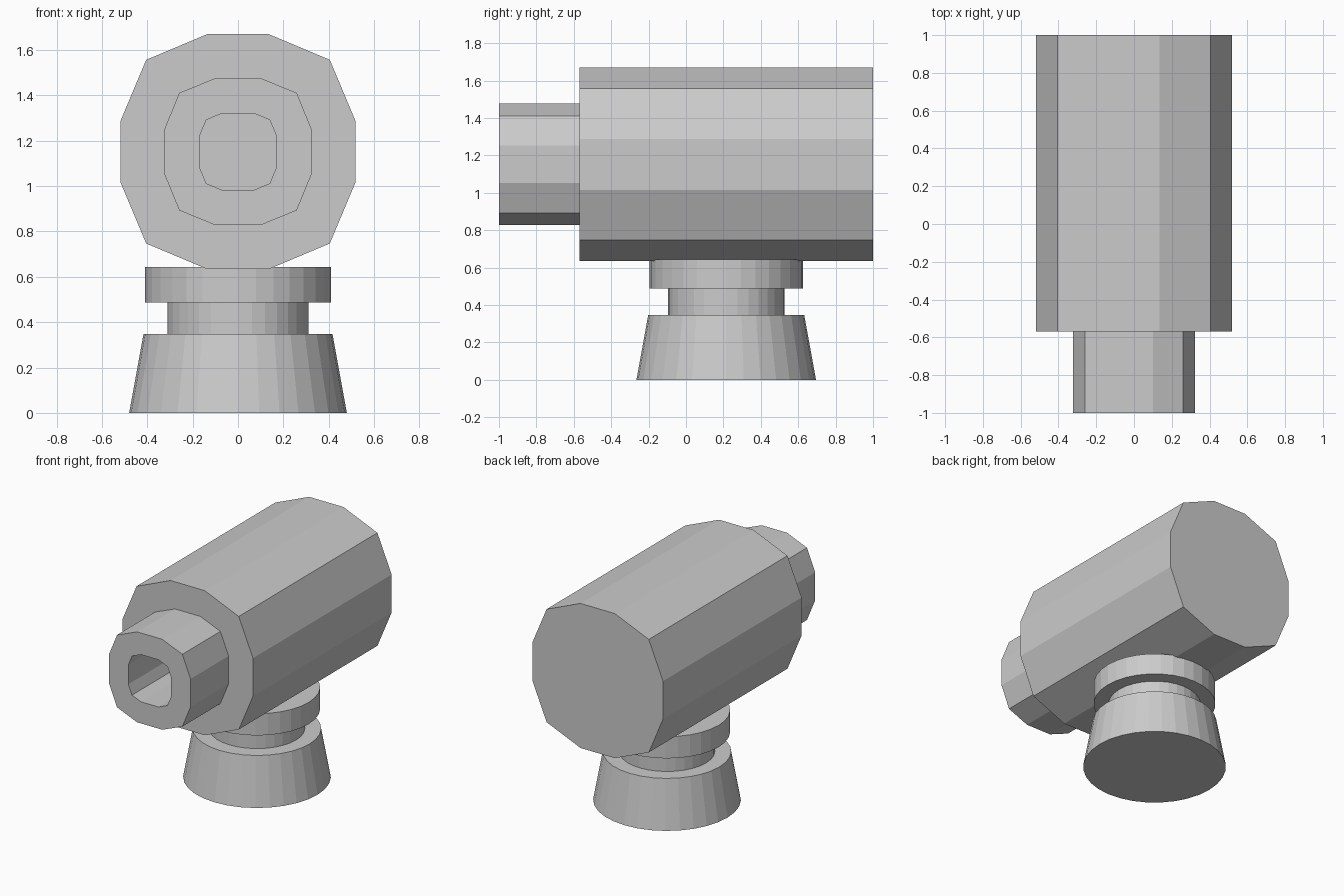
import bpy, bmesh
from math import sin, cos, tau

if "Cube" in bpy.data.objects:
    bpy.data.objects.remove(bpy.data.objects["Cube"])

AXIS_Z = 1.152    # height of the barrel axis
STAND_Y = 0.215   # stand centre
SIDES = 32


def loft(name, rings):
    """Skin a list of equal-length rings and cap both ends."""
    bm = bmesh.new()
    loops = [[bm.verts.new(p) for p in ring] for ring in rings]
    for a, b in zip(loops, loops[1:]):
        for i in range(len(a)):
            j = (i + 1) % len(a)
            bm.faces.new((a[i], a[j], b[j], b[i]))
    bm.faces.new(loops[0])
    bm.faces.new(loops[-1])
    bmesh.ops.recalc_face_normals(bm, faces=bm.faces)
    mesh = bpy.data.meshes.new(name)
    bm.to_mesh(mesh)
    bm.free()
    obj = bpy.data.objects.new(name, mesh)
    bpy.context.collection.objects.link(obj)
    return obj


def twelve_sided(y, half_flat, corner, reach):
    """Chunky twelve-sided ring, repeated by quarter turns about the axis."""
    quarter = [(reach, -half_flat), (reach, half_flat), (corner, corner)]
    ring = []
    for _ in range(4):
        ring += [(x, y, AXIS_Z + z) for x, z in quarter]
        quarter = [(-z, x) for x, z in quarter]
    return ring


def circle(radius, z):
    return [(radius * cos(tau * i / SIDES), STAND_Y + radius * sin(tau * i / SIDES), z)
            for i in range(SIDES)]


# Housing with its narrower nozzle and open bore
loft("barrel_housing", [
    twelve_sided(-0.57, 0.07, 0.14, 0.169),
    twelve_sided(-1.00, 0.07, 0.14, 0.169),
    twelve_sided(-1.00, 0.10, 0.259, 0.324),
    twelve_sided(-0.57, 0.10, 0.259, 0.324),
    twelve_sided(-0.57, 0.136, 0.405, 0.518),
    twelve_sided(1.00, 0.136, 0.405, 0.518),
])

# Round stand: tapered foot, waist and collar
loft("stand", [circle(r, z) for r, z in [
    (0.48, 0.0), (0.417, 0.347), (0.311, 0.347),
    (0.311, 0.487), (0.41, 0.487), (0.41, 0.643)]])
